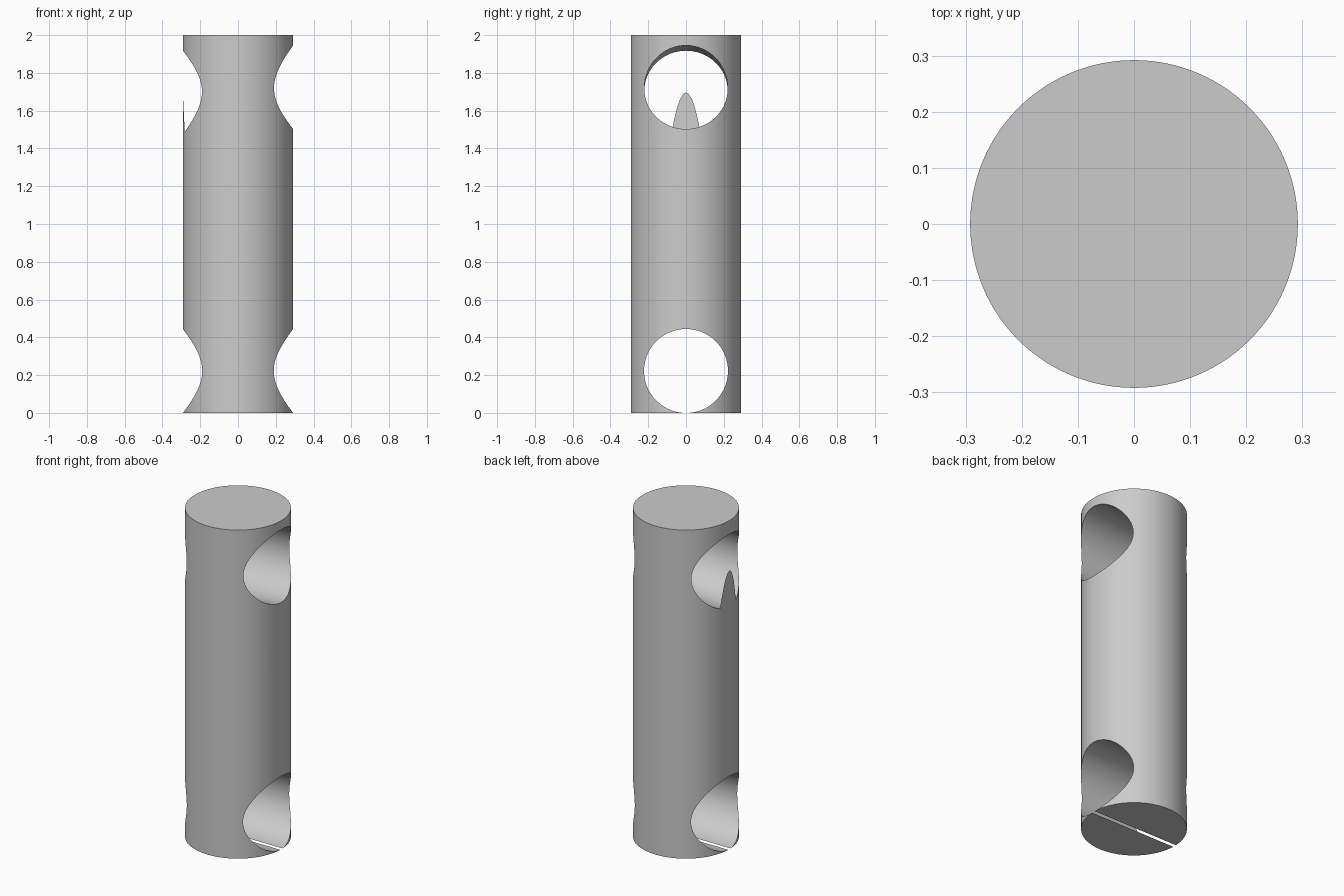
import bpy, math
from mathutils import Vector

default = bpy.data.objects.get("Cube")
if default:
    bpy.data.objects.remove(default)

R, H, SIDES = 0.292, 2.0, 128

grey = bpy.data.materials.new("light grey")
grey.use_nodes = True
colour = (0.6, 0.6, 0.6, 1)
grey.diffuse_color = colour
grey.node_tree.nodes["Principled BSDF"].inputs["Base Color"].default_value = colour


def rod(name, radius, start, end):
    """Cylinder running from start to end."""
    start, end = Vector(start), Vector(end)
    axis = end - start
    bpy.ops.mesh.primitive_cylinder_add(vertices=SIDES, radius=radius,
                                        depth=axis.length, location=(start + end) / 2)
    obj = bpy.context.object
    obj.name = name
    obj.rotation_euler = axis.to_track_quat('Z', 'Y').to_euler()
    obj.data.materials.append(grey)
    return obj


# Solid pin body
pin = rod("pin_body", R, (0, 0, 0), (0, 0, H))

# Lower hole goes straight through and just breaks the base in a thin slit
lower = rod("lower_hole_cutter", 0.2222, (-0.5, 0, 0.2219), (0.5, 0, 0.2219))

# Upper hole is slightly tilted and stops at the right wall, leaving a thin sliver
slope = 0.048
start_x, end_x, mid_z = -R, 0.5, 1.710
upper = rod("upper_hole_cutter", 0.221,
            (start_x, 0, mid_z + slope * start_x), (end_x, 0, mid_z + slope * end_x))

for cutter in (lower, upper):
    cut = pin.modifiers.new(cutter.name, 'BOOLEAN')
    cut.operation = 'DIFFERENCE'
    cut.solver = 'EXACT'
    cut.object = cutter
    bpy.context.view_layer.objects.active = pin
    bpy.ops.object.modifier_apply(modifier=cut.name)
    bpy.data.objects.remove(cutter)

# Smooth round walls with crisp rims
bpy.ops.object.select_all(action='DESELECT')
pin.select_set(True)
bpy.ops.object.shade_smooth_by_angle(angle=math.radians(30))
